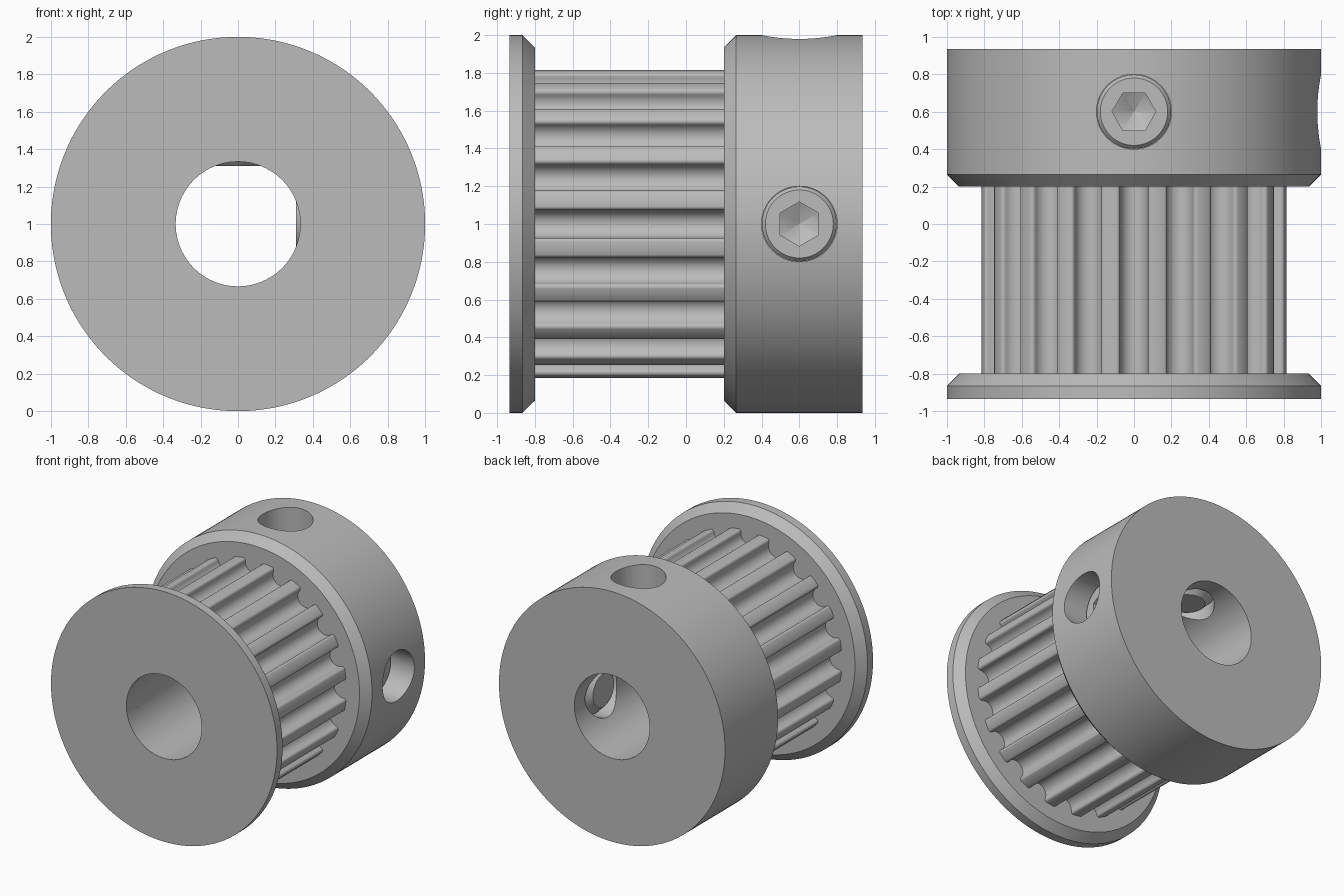
import bpy, bmesh
from math import sin, cos, pi, atan2, hypot
from mathutils import Matrix, Vector

cube = bpy.data.objects.get("Cube")
if cube:
    bpy.data.objects.remove(cube, do_unlink=True)

# Dimensions
BORE, RIM, CHAMFER_R, TOOTH_R = 0.333, 1.0, 0.935, 0.815
BACK, FRONT = 0.935, -0.935
BELT_FRONT, BELT_BACK = -0.80, 0.20
SCREW_Y, HOLE_R = 0.60, 0.20
TEETH, SEGMENTS = 20, 160
CENTRE = Vector((0, 0, 1))

steel = bpy.data.materials.new("grey metal")
steel.use_nodes = True
GREY = (0.5, 0.5, 0.5, 1)
steel.diffuse_color = GREY
steel.node_tree.nodes["Principled BSDF"].inputs["Base Color"].default_value = GREY


def make_object(name, bm):
    bmesh.ops.recalc_face_normals(bm, faces=bm.faces)
    mesh = bpy.data.meshes.new(name)
    bm.to_mesh(mesh)
    bm.free()
    mesh.materials.append(steel)
    obj = bpy.data.objects.new(name, mesh)
    bpy.context.collection.objects.link(obj)
    return obj


def select(obj):
    bpy.ops.object.select_all(action="DESELECT")
    obj.select_set(True)
    bpy.context.view_layer.objects.active = obj


def smooth(obj):
    select(obj)
    bpy.ops.object.shade_smooth_by_angle(angle=pi / 6)


def cut(obj, cutter):
    mod = obj.modifiers.new("cut", "BOOLEAN")
    mod.operation, mod.solver, mod.object = "DIFFERENCE", "EXACT", cutter
    select(obj)
    bpy.ops.object.modifier_apply(modifier=mod.name)
    bpy.data.objects.remove(cutter, do_unlink=True)


def bridge(bm, a, b):
    for i in range(len(a)):
        j = (i + 1) % len(a)
        bm.faces.new((a[i], a[j], b[j], b[i]))


def ring_solid(name, rings):
    """Closed ring around the y axis; each ring is (y, [(angle, radius), ...])."""
    bm = bmesh.new()
    loops = [[bm.verts.new(CENTRE + Vector((r * sin(a), y, r * cos(a)))) for a, r in pts]
             for y, pts in rings]
    for k, loop in enumerate(loops):
        bridge(bm, loop, loops[(k + 1) % len(loops)])
    return make_object(name, bm)


def circle(r):
    return [(2 * pi * i / SEGMENTS, r) for i in range(SEGMENTS)]


def lathe(name, profile):
    return ring_solid(name, [(y, circle(r)) for r, y in profile])


def spindle(name, profile, sides, matrix):
    """Solid of revolution along local z with pointed or flat closed ends."""
    bm = bmesh.new()
    loops = [[bm.verts.new((r * cos(2 * pi * i / sides), r * sin(2 * pi * i / sides), h))
              for i in range(sides)] for r, h in profile]
    for a, b in zip(loops, loops[1:]):
        bridge(bm, a, b)
    bm.faces.new(loops[0])
    bm.faces.new(loops[-1])
    bmesh.ops.transform(bm, matrix=matrix, verts=bm.verts)
    return make_object(name, bm)


# Front flange, chamfered toward the belt
smooth(lathe("front_flange", [(BORE, FRONT), (RIM, FRONT), (RIM, -0.865),
                              (CHAMFER_R, BELT_FRONT), (BORE, BELT_FRONT)]))

# Toothed barrel: rounded groove with filleted lips, repeated around the axis
GROOVE_R, FILLET, DEPTH = 0.074, 0.02, 0.103
arc_centre = TOOTH_R - DEPTH + GROOVE_R
half = [(GROOVE_R * sin(t), arc_centre - GROOVE_R * cos(t))
        for t in [pi / 2 * k / 7 for k in range(8)]]
half += [(GROOVE_R + FILLET * (1 - cos(t)), TOOTH_R - FILLET + FILLET * sin(t))
         for t in [pi / 2 * k / 4 for k in range(5)]]
groove = [(-x, r) for x, r in reversed(half[1:])] + half
outline = []
for n in range(TEETH):
    step = 2 * pi * n / TEETH
    outline += [(step + atan2(x, r), hypot(x, r)) for x, r in groove]
    outline.append((step + pi / TEETH, hypot(*half[-1])))
inner = [(a, BORE) for a, r in outline]
smooth(ring_solid("toothed_barrel", [(BELT_FRONT, inner), (BELT_FRONT, outline),
                                     (BELT_BACK, outline), (BELT_BACK, inner)]))

# Hub with two threaded holes, and a hex socket screw in each
hub = lathe("hub", [(BORE, BELT_BACK), (CHAMFER_R, BELT_BACK), (RIM, 0.265),
                    (RIM, BACK), (BORE, BACK)])
place = Matrix.Translation((0, SCREW_Y, 1))
directions = {"top": place, "left": place @ Matrix.Rotation(pi / 2, 4, "Y")}
for side, matrix in directions.items():
    cut(hub, spindle("hole_cutter", [(HOLE_R, 0), (HOLE_R, 1.2)], 64, matrix))
    screw = spindle(side + "_set_screw",
                    [(0.133, 0.31), (0.198, 0.375), (0.198, 0.785), (0.18, 0.805)], 64, matrix)
    cut(screw, spindle("socket_cutter", [(0.002, 0.54), (0.117, 0.60), (0.117, 0.9)], 6, matrix))
    smooth(screw)
smooth(hub)
